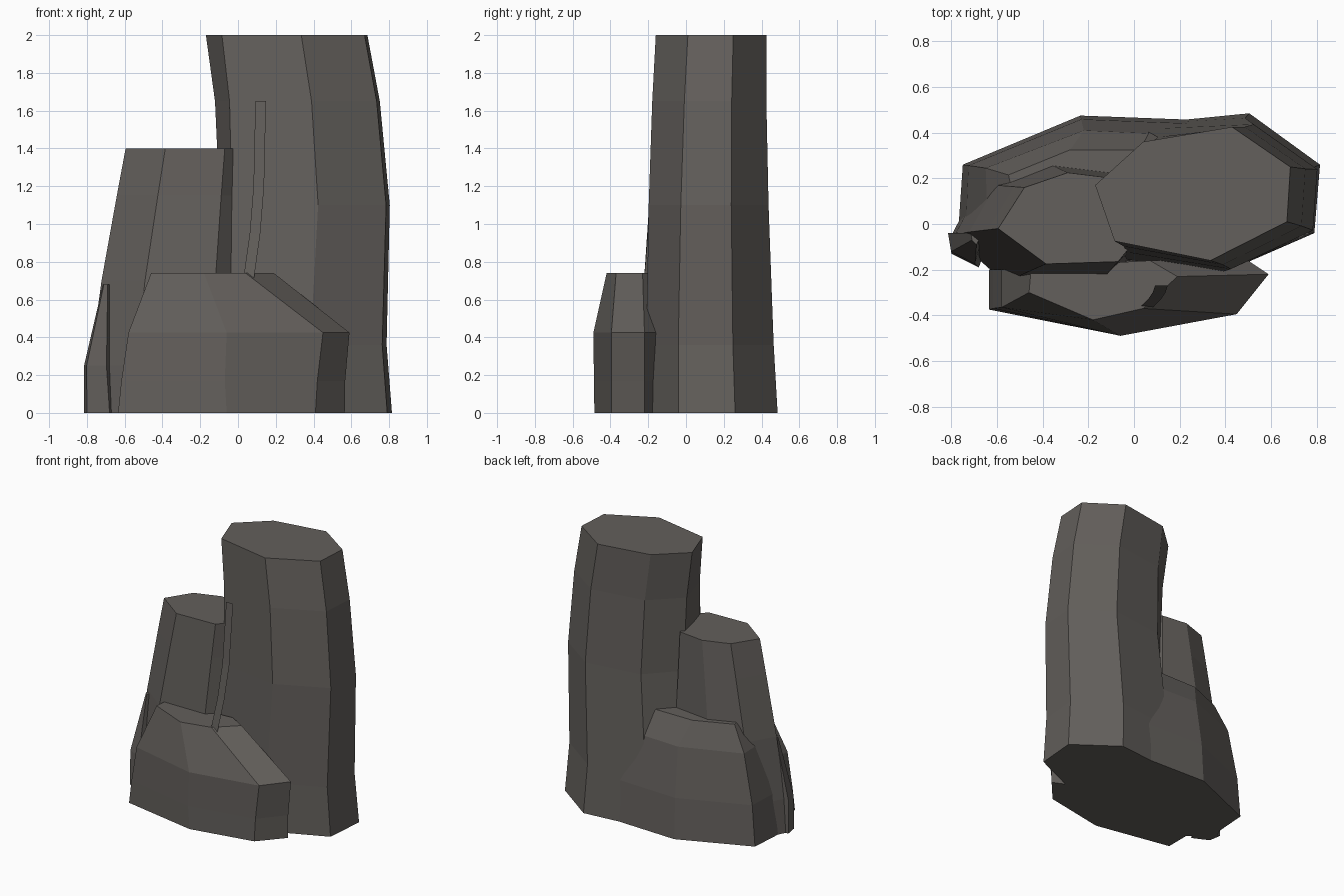
import bpy
import bmesh
from mathutils import Vector

cube = bpy.data.objects.get("Cube")
if cube:
    bpy.data.objects.remove(cube, do_unlink=True)

# One dark warm grey for all the rock
stone = bpy.data.materials.new("dark_stone")
stone.use_nodes = True
colour = (0.125, 0.115, 0.106, 1.0)
stone.diffuse_color = colour
shader = stone.node_tree.nodes["Principled BSDF"]
shader.inputs["Base Color"].default_value = colour
shader.inputs["Roughness"].default_value = 0.9


def finish(name, bm):
    """Turn a bmesh into a flat shaded stone object."""
    mesh = bpy.data.meshes.new(name)
    bm.to_mesh(mesh)
    bm.free()
    mesh.materials.append(stone)
    obj = bpy.data.objects.new(name, mesh)
    bpy.context.collection.objects.link(obj)
    return obj


def blend(lower, upper, amount, shift=(0, 0)):
    """Outline between two outlines, pushed sideways by a shift."""
    offset = Vector(shift)
    return [Vector(a).lerp(Vector(b), amount) + offset for a, b in zip(lower, upper)]


def column(name, rings):
    """Loft a closed rock column through (height, outline) rings."""
    bm = bmesh.new()
    loops = [[bm.verts.new((p[0], p[1], z)) for p in outline] for z, outline in rings]
    for low, high in zip(loops, loops[1:]):
        count = len(low)
        for i in range(count):
            j = (i + 1) % count
            bm.faces.new((low[i], low[j], high[j], high[i]))
    bm.faces.new(loops[0])
    bm.faces.new(loops[-1])
    bmesh.ops.recalc_face_normals(bm, faces=bm.faces[:])
    return finish(name, bm)


# Tall column, bowed toward +x
tall_base = [(-.14, .2), (.05, .44), (.505, .485), (.815, .26), (.79, -.04), (.4, -.21), (-.1, -.15)]
tall_top = [(-.17, .17), (.04, .36), (.43, .425), (.685, .25), (.67, .01), (.335, -.16), (-.085, -.075)]
tall_bends = [(0, 0, 0), (.36, -.005, -.01), (1.1, .06, -.015), (1.65, .043, -.01), (2, 0, 0)]
column("tall_column", [(z, blend(tall_base, tall_top, z / 2, (dx, dy)))
                       for z, dx, dy in tall_bends])

# Middle column, leaning in from -x
mid_base = [(-.8, -.05), (-.68, .18), (-.4, .3), (0, .25), (.02, -.15), (-.12, -.28), (-.55, -.27)]
mid_top = [(-.595, -.02), (-.48, .16), (-.29, .225), (-.09, .2), (0, -.08), (-.07, -.165), (-.385, -.175)]
mid_bends = [(0, 0), (.25, -.02), (.7, -.025), (1.15, -.01), (1.4, 0)]
column("middle_column", [(z, blend(mid_base, mid_top, z / 1.4, (dx, 0)))
                         for z, dx in mid_bends])

# Low back rock with a bevelled shoulder
back_base = [(-.75, .26), (-.235, .475), (.3, .455), (.4, 0), (-.3, -.15), (-.77, -.03)]
back_shoulder = [(-.65, .245), (-.22, .41), (.22, .39), (.3, 0), (-.25, -.12), (-.64, -.02)]
back_top = [(-.55, .215), (-.28, .325), (.02, .325), (.1, .1), (-.2, .05), (-.5, 0)]
column("back_rock", [(0, back_base),
                     (.3, blend(back_base, back_shoulder, .25)),
                     (.66, back_shoulder),
                     (.84, back_top)])

# Low front rock, sloping down toward +x
front_base = [(-.635, -.375), (-.06, -.485), (.41, -.395), (.565, -.22), (.3, -.1), (-.635, -.2)]
front_shoulder = [(-.58, -.365), (-.06, -.49), (.45, -.395), (.59, -.22), (.5, -.16), (-.58, -.2)]
front_top = [(-.46, -.3), (-.18, -.42), (.04, -.37), (.19, -.23), (.07, -.16), (-.45, -.19)]
column("front_rock", [(0, front_base),
                      (.17, blend(front_base, front_shoulder, .5, (-.01, 0))),
                      (.425, front_shoulder),
                      (.74, front_top)])

# Small chip leaning on the -x side
chip_base = [(-.815, -.04), (-.8, -.13), (-.68, -.19), (-.62, -.03)]
chip_top = [(-.715, -.04), (-.71, -.07), (-.69, -.09), (-.66, -.03)]
column("side_chip", [(0, chip_base),
                     (.25, blend(chip_base, chip_top, .15, (-.015, 0))),
                     (.68, chip_top)])

# Flat sliver standing on the front rock
sliver_path = [(.055, -.365, .7), (.09, -.33, .95), (.11, -.3, 1.2), (.12, -.27, 1.65)]
half_width = Vector((.028, 0, 0))
sliver = bmesh.new()
pairs = [[sliver.verts.new(Vector(p) + side * half_width) for side in (-1, 1)]
         for p in sliver_path]
for (a, b), (c, d) in zip(pairs, pairs[1:]):
    sliver.faces.new((a, b, d, c))
finish("sliver", sliver)
